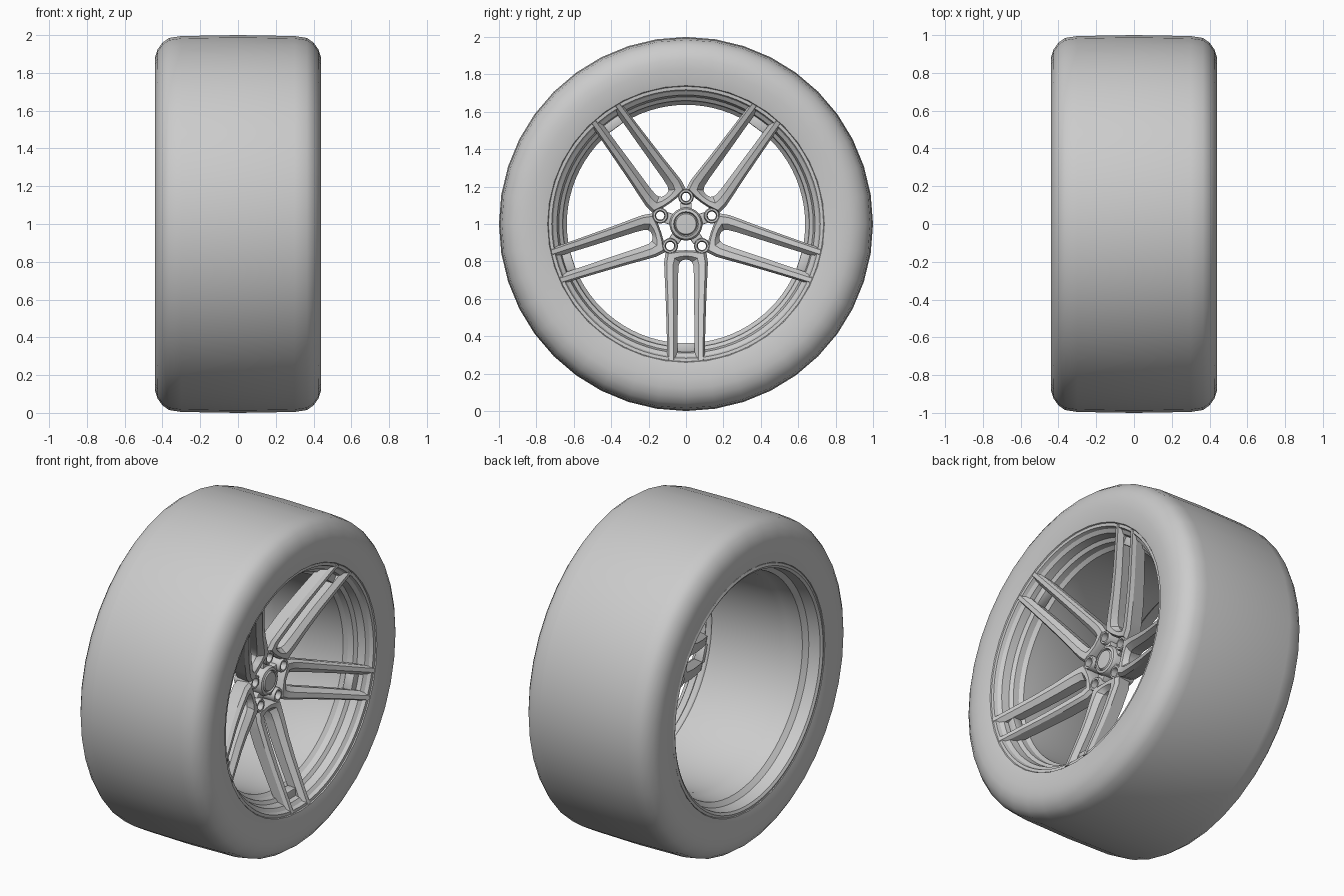
import bpy, bmesh, math

if "Cube" in bpy.data.objects:
    bpy.data.objects.remove(bpy.data.objects["Cube"])

CENTRE = (0, 0, 1)


def finish(name, bm, angle=0.0, smooth=30):
    """Turn a bmesh into a smooth-shaded object, spun about the axle by angle."""
    bmesh.ops.recalc_face_normals(bm, faces=bm.faces)
    me = bpy.data.meshes.new(name)
    bm.to_mesh(me)
    bm.free()
    ob = bpy.data.objects.new(name, me)
    bpy.context.collection.objects.link(ob)
    ob.location = CENTRE
    ob.rotation_euler.x = angle
    bpy.ops.object.select_all(action='DESELECT')
    ob.select_set(True)
    bpy.context.view_layer.objects.active = ob
    bpy.ops.object.shade_smooth_by_angle(angle=math.radians(smooth))
    return ob


def lathe(name, profile, segs, closed=True, offset=0.0, angle=0.0, smooth=30):
    """Spin an (x, radius) profile about the x axis; offset moves it off the axle."""
    bm = bmesh.new()
    rings = []
    for i in range(segs):
        a = 2 * math.pi * i / segs
        rings.append([bm.verts.new((x, offset + r * math.cos(a), r * math.sin(a)))
                      for x, r in profile])
    n = len(profile)
    for i in range(segs):
        p, q = rings[i], rings[(i + 1) % segs]
        for j in range(n if closed else n - 1):
            k = (j + 1) % n
            bm.faces.new((p[j], p[k], q[k], q[j]))
    bmesh.ops.remove_doubles(bm, verts=bm.verts, dist=1e-6)
    return finish(name, bm, angle, smooth)


def box(name, x, y, z, angle, bevel=0.006):
    bm = bmesh.new()
    bmesh.ops.create_cube(bm, size=1)
    for v in bm.verts:
        v.co = [lo + (c + 0.5) * (hi - lo) for c, (lo, hi) in zip(v.co, (x, y, z))]
    bmesh.ops.bevel(bm, geom=bm.edges[:], offset=bevel, segments=2, affect='EDGES', profile=0.5)
    return finish(name, bm, angle)


# Tyre: one symmetric half profile, mirrored
half = [(0.40, 0.725), (0.428, 0.74), (0.437, 0.78), (0.44, 0.83), (0.44, 0.88),
        (0.425, 0.925), (0.40, 0.96), (0.365, 0.985), (0.30, 0.995)]
tyre = half + [(0.0, 1.0)] + [(-x, r) for x, r in reversed(half)]
lathe("tyre", tyre + [(-0.38, 0.76), (0.38, 0.76)], 40, smooth=40)

# Rim barrel with stepped front and back lips
inner = [(-0.425, 0.735), (-0.43, 0.72), (-0.42, 0.705), (-0.35, 0.695), (-0.325, 0.668),
         (-0.23, 0.66), (-0.20, 0.645), (0.22, 0.637), (0.27, 0.637), (0.29, 0.655),
         (0.325, 0.66), (0.34, 0.68), (0.385, 0.69), (0.40, 0.71), (0.42, 0.718), (0.422, 0.735)]
lathe("rim_barrel", inner + [(0.39, 0.74), (0.33, 0.72), (0.24, 0.665), (-0.18, 0.67),
                             (-0.33, 0.70), (-0.38, 0.74)], 80)

# Spoke stations: inner edge (u, v), outer edge (u, v), front x, depth
stations = [((0.190, 0.000), (0.140, 0.000), 0.215, 0.10),
            ((0.193, 0.018), (0.142, 0.050), 0.217, 0.10),
            ((0.203, 0.031), (0.150, 0.109), 0.220, 0.10),
            ((0.222, 0.039), (0.205, 0.117), 0.230, 0.10),
            ((0.270, 0.042), (0.260, 0.115), 0.248, 0.10),
            ((0.360, 0.043), (0.360, 0.110), 0.280, 0.10),
            ((0.480, 0.044), (0.480, 0.106), 0.325, 0.095),
            ((0.620, 0.046), (0.620, 0.102), 0.383, 0.09),
            ((0.728, 0.047), (0.728, 0.100), 0.428, 0.08)]


def twin_spoke(name, angle):
    """U-shaped double spoke: ridged section swept down one arm and up the other."""
    bm = bmesh.new()
    path = [(s, -1) for s in reversed(stations[1:])] + [(s, 1) for s in stations]
    loops = []
    for ((iu, iv), (ou, ov), fx, depth), side in path:
        section = [(0.08, fx - depth), (0.0, fx - 0.03), (0.38, fx), (0.82, fx),
                   (1.0, fx - 0.022), (0.92, fx - depth)]
        loops.append([bm.verts.new((x, iu + t * (ou - iu), side * (iv + t * (ov - iv))))
                      for t, x in section])
    for p, q in zip(loops, loops[1:]):
        for j in range(6):
            k = (j + 1) % 6
            bm.faces.new((p[j], p[k], q[k], q[j]))
    bm.faces.new(loops[0])
    bm.faces.new(loops[-1])
    return finish(name, bm, angle)


# Five repeats: spokes, rim bridges, bolt seats and hub webs
for i in range(5):
    a = math.radians(-90 + 72 * i)
    b = a + math.radians(36)
    twin_spoke(f"twin_spoke_{i}", a)
    box(f"rim_bridge_{i}", (0.30, 0.36), (0.635, 0.685), (-0.055, 0.055), a)
    lathe(f"bolt_seat_{i}", [(0.10, 0.042), (0.205, 0.042), (0.215, 0.037), (0.215, 0.027),
                             (0.16, 0.022), (0.10, 0.022)], 24, offset=0.145, angle=b)
    box(f"hub_web_{i}", (0.11, 0.195), (0.07, 0.115), (-0.03, 0.03), b)

# Hub ring and centre cap
lathe("hub_ring", [(0.10, 0.06), (0.10, 0.088), (0.20, 0.088), (0.215, 0.08),
                   (0.22, 0.066), (0.205, 0.06)], 40)
lathe("centre_cap", [(0.14, 0.0), (0.14, 0.06), (0.212, 0.06), (0.22, 0.054), (0.222, 0.0)],
      40, closed=False)
